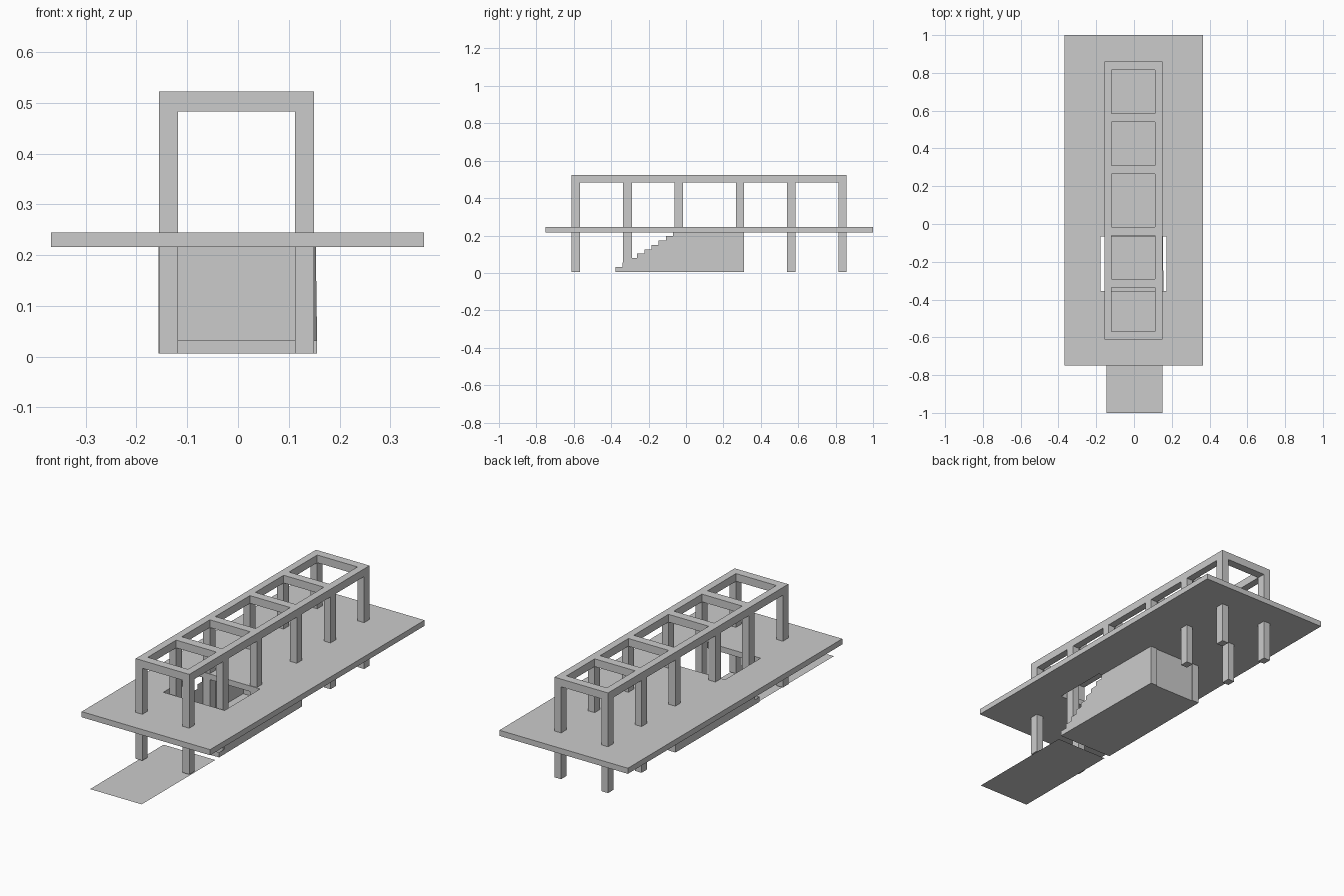
import bpy, bmesh

if "Cube" in bpy.data.objects:
    bpy.data.objects.remove(bpy.data.objects["Cube"])


def finish(bm, name):
    mesh = bpy.data.meshes.new(name)
    bm.to_mesh(mesh)
    bm.free()
    ob = bpy.data.objects.new(name, mesh)
    bpy.context.collection.objects.link(ob)
    return ob


def box(name, x0, x1, y0, y1, z0, z1):
    bm = bmesh.new()
    bmesh.ops.create_cube(bm, size=1)
    for v in bm.verts:
        v.co = (x1 if v.co.x > 0 else x0, y1 if v.co.y > 0 else y0,
                z1 if v.co.z > 0 else z0)
    return finish(bm, name)


def slab(name, xs, ys, z0, z1, is_hole):
    """Horizontal slab made of grid cells, leaving out the hole cells."""
    bm = bmesh.new()
    for i in range(len(xs) - 1):
        for j in range(len(ys) - 1):
            if not is_hole(i, j):
                bm.faces.new([bm.verts.new((x, y, z1)) for x, y in (
                    (xs[i], ys[j]), (xs[i + 1], ys[j]),
                    (xs[i + 1], ys[j + 1]), (xs[i], ys[j + 1]))])
    bmesh.ops.remove_doubles(bm, verts=bm.verts, dist=1e-5)
    ob = finish(bm, name)
    mod = ob.modifiers.new("thickness", 'SOLIDIFY')
    mod.thickness = z1 - z0
    mod.offset = -1
    return ob


def sheet(name, pts):
    bm = bmesh.new()
    bm.faces.new([bm.verts.new(p) for p in pts])
    return finish(bm, name)


# platform with the stairwell opening
slab("platform", [-0.368, -0.178, 0.172, 0.366], [-0.75, -0.355, -0.065, 1.0],
     0.216, 0.245, lambda i, j: i == 1 and j == 1)

# canopy grid on top
XS = [-0.156, -0.118, 0.112, 0.15]
YS = [-0.612, -0.568, -0.336, -0.29, -0.061, -0.017,
      0.266, 0.31, 0.541, 0.585, 0.815, 0.859]
slab("canopy_frame", XS, YS, 0.483, 0.523, lambda i, j: i == 1 and j % 2 == 1)

# pairs of columns under every crossbar
for k in range(0, len(YS), 2):
    for side, i in (("left", 0), ("right", 2)):
        box(f"column_{side}_{k // 2}", XS[i], XS[i + 1], YS[k], YS[k + 1], 0.006, 0.484)

# stairwell shell: stepped side walls, floor, first riser and end wall
Y0, Y1, ZB, ZT = -0.377, 0.305, 0.006, 0.24
profile = [(Y1, ZB), (Y1, ZT), (-0.03, ZT)]
for n in range(8, -1, -1):
    y, z = Y0 + 0.0385 * n, 0.032 + 0.0235 * n
    profile += [(y + 0.0385, z), (y, z)]
profile.append((Y0, ZB))


def right_x(y):
    return 0.150 + 0.006 * (Y1 - y) / (Y1 - Y0)


LX = -0.157
sheet("stairwell_left_wall", [(LX, y, z) for y, z in profile])
sheet("stairwell_right_wall", [(right_x(y), y, z) for y, z in reversed(profile)])
a, b = right_x(Y0), right_x(Y1)
sheet("stairwell_floor", [(LX, Y0, ZB), (LX, Y1, ZB), (b, Y1, ZB), (a, Y0, ZB)])
sheet("stairwell_end_wall", [(LX, Y1, ZB), (b, Y1, ZB), (b, Y1, ZT), (LX, Y1, ZT)])
sheet("first_riser", [(LX, Y0, ZB), (LX, Y0, 0.032), (a, Y0, 0.032), (a, Y0, ZB)])

# flat path leading to the stairs
sheet("path", [(-0.145, -1, 0), (0.15, -1, 0), (0.15, -0.4, 0), (-0.145, -0.4, 0)])
